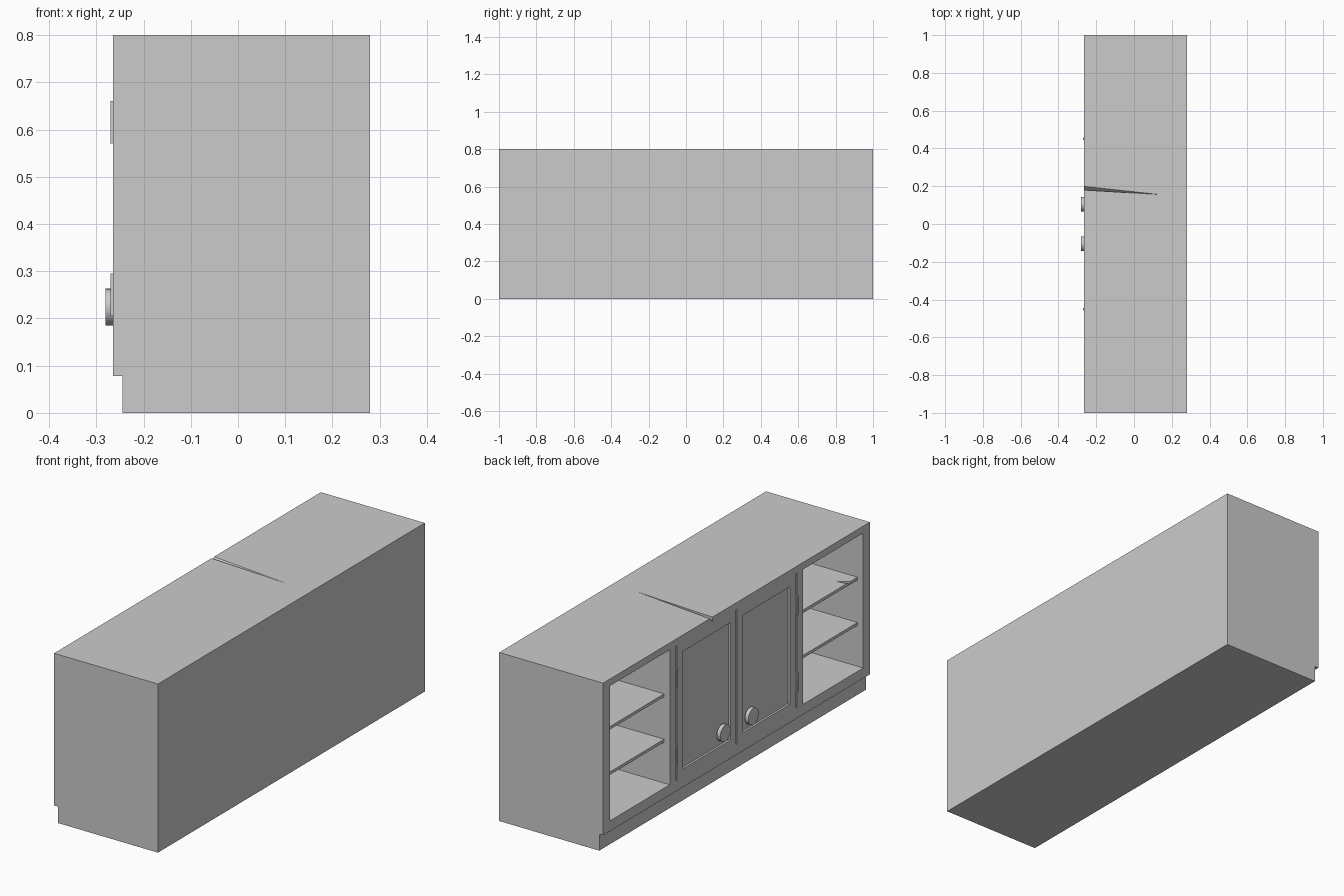
import bpy, bmesh, math
from mathutils import Matrix, Vector

cube = bpy.data.objects.get("Cube")
if cube:
    bpy.data.objects.remove(cube, do_unlink=True)

grey = bpy.data.materials.new("plain_grey")
grey.use_nodes = True
colour = (0.6, 0.6, 0.6, 1)
grey.diffuse_color = colour
grey.node_tree.nodes["Principled BSDF"].inputs["Base Color"].default_value = colour

FRONT, BACK, TOP, TOE = -0.265, 0.28, 0.8, 0.078
OPEN_LOW, OPEN_HIGH = 0.127, 0.767


def finish(name, bm):
    bmesh.ops.recalc_face_normals(bm, faces=bm.faces)
    mesh = bpy.data.meshes.new(name)
    bm.to_mesh(mesh)
    bm.free()
    mesh.materials.append(grey)
    obj = bpy.data.objects.new(name, mesh)
    bpy.context.collection.objects.link(obj)
    return obj


def add_box(bm, x, y, z):
    spans = (x, y, z)
    centre = Vector([sum(s) / 2 for s in spans])
    size = [abs(s[1] - s[0]) for s in spans]
    bmesh.ops.create_cube(bm, size=1, matrix=Matrix.Translation(centre) @ Matrix.Diagonal((*size, 1)))


def add_wedge(bm, x, y0, y1, top, depth, tip):
    # tapering split that is widest at the front edge
    points = [(x, y0, top), (x, y1, top), (x, y0, top - depth), tip]
    verts = [bm.verts.new(p) for p in points]
    for i in range(4):
        bm.faces.new(verts[:i] + verts[i + 1:])


def cut(obj, cutter):
    mod = obj.modifiers.new("cut", "BOOLEAN")
    mod.operation = "DIFFERENCE"
    mod.solver = "EXACT"
    mod.object = cutter
    cutter.hide_render = True
    cutter.hide_set(True)
    cutter.display_type = "WIRE"


# Carcass: side profile with a toe recess, run along the width
bm = bmesh.new()
profile = [(BACK, 0), (BACK, TOP), (FRONT, TOP), (FRONT, TOE), (-0.245, TOE), (-0.245, 0)]
face = bm.faces.new([bm.verts.new((x, -1, z)) for x, z in profile])
run = bmesh.ops.extrude_face_region(bm, geom=[face])
bmesh.ops.translate(bm, vec=(0, 2, 0), verts=[v for v in run["geom"] if isinstance(v, bmesh.types.BMVert)])
carcass = finish("cabinet_carcass", bm)

# Open bays, recessed door panels and the gaps beside the doors
bm = bmesh.new()
for side in (-1, 1):
    add_box(bm, (FRONT - 0.05, 0.262), (side * 0.5, side * 0.95), (OPEN_LOW, OPEN_HIGH))
    add_box(bm, (FRONT - 0.05, FRONT + 0.01), (side * 0.045, side * 0.4), (0.165, 0.722))
for y in (-0.45, 0, 0.45):
    add_box(bm, (FRONT - 0.05, FRONT + 0.015), (y - 0.005, y + 0.005), (OPEN_LOW, OPEN_HIGH))
cut(carcass, finish("opening_cutter", bm))

# Split in the worktop
bm = bmesh.new()
add_wedge(bm, FRONT - 0.002, 0.18, 0.2, TOP + 0.0005, 0.022, (0.15, 0.155, TOP + 0.0005))
cut(carcass, finish("top_split_cutter", bm))

# Shelves, two per bay
shelf_front = FRONT + 0.03
for side, label in ((-1, "right"), (1, "left")):
    for z, level in ((0.335, "lower"), (0.55, "upper")):
        bm = bmesh.new()
        add_box(bm, (shelf_front, 0.262), (side * 0.5, side * 0.95), (z - 0.014, z))
        shelf = finish(f"{label}_{level}_shelf", bm)
        if side < 0 and level == "upper":
            bm = bmesh.new()
            add_wedge(bm, shelf_front - 0.002, -0.895, -0.87, z + 0.0005, 0.012, (-0.185, -0.86, z + 0.0005))
            cut(shelf, finish("shelf_split_cutter", bm))

# Hinges and round door knobs
for side, label in ((-1, "right"), (1, "left")):
    for z, level in ((0.25, "lower"), (0.615, "upper")):
        bm = bmesh.new()
        add_box(bm, (FRONT - 0.005, FRONT + 0.015), (side * 0.445, side * 0.457), (z - 0.045, z + 0.045))
        finish(f"{label}_{level}_hinge", bm)
    bm = bmesh.new()
    place = Matrix.Translation((-0.2715, side * 0.105, 0.224)) @ Matrix.Rotation(math.pi / 2, 4, "Y")
    bmesh.ops.create_cone(bm, cap_ends=True, segments=32, radius1=0.039, radius2=0.039, depth=0.018, matrix=place)
    knob = finish(f"{label}_door_knob", bm)
    bpy.ops.object.select_all(action="DESELECT")
    knob.select_set(True)
    bpy.context.view_layer.objects.active = knob
    bpy.ops.object.shade_smooth_by_angle(angle=math.radians(40))
